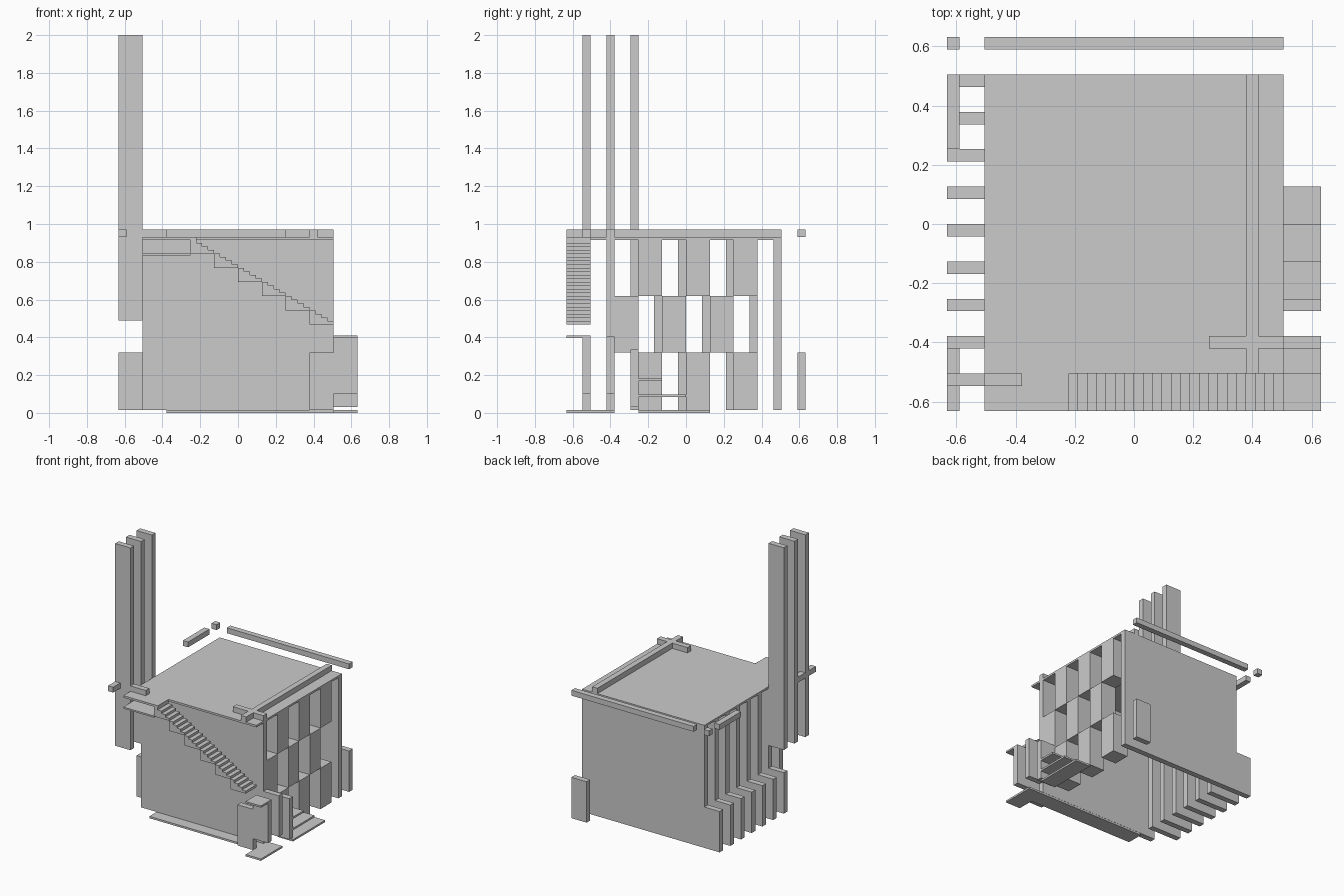
import bpy, bmesh

if "Cube" in bpy.data.objects:
    bpy.data.objects.remove(bpy.data.objects["Cube"])

M = 0.0421            # thickness module
C = 3 * M             # cell width


def box(name, x0, x1, y0, y1, z0, z1):
    bpy.ops.mesh.primitive_cube_add(size=1, location=((x0 + x1) / 2, (y0 + y1) / 2, (z0 + z1) / 2))
    o = bpy.context.object
    o.name = name
    o.scale = (x1 - x0, y1 - y0, z1 - z0)
    bpy.ops.object.transform_apply(location=False, rotation=False, scale=True)
    return o


def prism(name, pts, a0, a1, place):
    """Extrude a 2D outline between two depths; place maps (u, v, depth) to xyz."""
    bm = bmesh.new()
    f = bm.faces.new([bm.verts.new(place(u, v, a0)) for u, v in pts])
    r = bmesh.ops.extrude_face_region(bm, geom=[f])
    shift = [b - a for a, b in zip(place(0, 0, a0), place(0, 0, a1))]
    bmesh.ops.translate(bm, vec=shift, verts=[g for g in r["geom"] if isinstance(g, bmesh.types.BMVert)])
    bmesh.ops.recalc_face_normals(bm, faces=bm.faces)
    me = bpy.data.meshes.new(name)
    bm.to_mesh(me)
    bm.free()
    o = bpy.data.objects.new(name, me)
    bpy.context.collection.objects.link(o)


front = lambda u, v, d: (u, d, v)
flat = lambda u, v, d: (u, v, d)
E, F = 12 * M, 15 * M           # wall edge and outer edge
FLOOR, TOP, ROOF, BEAM = 0.015, 0.915, 0.93, 0.97

# Main walls; the back wall has a low buttress on its left
box("front_wall", -E, E, -10 * M, -9 * M, FLOOR, TOP)
prism("back_wall", [(-F, FLOOR), (E, FLOOR), (E, TOP), (-E, TOP), (-E, 0.32), (-F, 0.32)],
      11 * M, E, front)

# Left side: row of stepped fins
for i in range(6):
    y = (-7 + 3 * i) * M
    prism("left_fin", [(-F, FLOOR), (-9 * M, FLOOR), (-9 * M, TOP), (-E, TOP), (-E, 0.32), (-F, 0.32)],
          y, y + M, front)

# Three tall tower blades
for i in range(3):
    y = (-13 + 3 * i) * M
    box("tower_blade", -F, -E, y, y + M, 0.49, 2.0)

# Roof slab with the landing at the stair head
prism("roof_slab", [(-E, -F), (-0.22, -F), (-0.22, -E), (E, -E), (E, E), (-E, E)], TOP, ROOF, flat)
box("lower_landing", -E, -6 * M, -F, -E, 0.833, 0.845)

# Stair: zigzag tread line above, stepped blocks below
rise, run = 0.45 / 24, 18 * M / 24
pts = []
for i in range(24):
    pts += [(E - i * run, 0.468 + i * rise), (E - i * run, 0.468 + (i + 1) * rise)]
pts.append((-6 * M, 0.468 + 24 * rise - 0.002))
for i in reversed(range(6)):
    z = 0.468 + 4 * i * rise
    pts.append((E - (i + 1) * C, z))
    if i:
        pts.append((E - i * C, z))
prism("stair", pts, -F, -E, front)

# Roof beams
for x0, x1, y0, y1 in [(9, 10, -12, 12), (6, 12, -10, -9), (-12, 12, 14, 15), (-15, -9, -13, -12),
                       (-15, -14, -15, -9), (-15, -14, 6, 12), (-15, -14, 14, 15)]:
    box("roof_beam", x0 * M, x1 * M, y0 * M, y1 * M, ROOF, BEAM)

# Right side: staggered screen panels in three rows
for row, z in enumerate((FLOOR, 0.32, 0.62)):
    for i in range(3):
        y = (-6 + 6 * i - (3 if row == 1 else 0)) * M
        box("screen_panel", 9 * M, E, y, y + C, z, (0.32, 0.62, TOP)[row])

# Panels pushed out of the front and back walls
box("front_sliding_panel", 9 * M, E, -13 * M, -E, FLOOR, 0.32)
box("back_sliding_panel", 9 * M, E, 14 * M, F, FLOOR, 0.32)

# Front right entrance: side walls and canopy
box("entrance_wall", E, F, -13 * M, -E, 0.10, 0.397)
box("entrance_wall", E, F, -10 * M, -9 * M, 0.10, 0.405)
box("entrance_canopy", E, F, -F, -E, 0.397, 0.41)
box("step_side_wall", E, F, -7 * M, -6 * M, 0.03, 0.335)

# Side entrance steps
for i in range(3):
    z = 0.084 * i
    box("side_step", E, F, -6 * M, (3 - 3 * i) * M, z, z + 0.014)

# Ground paving
prism("front_paving", [(-9 * M, -E), (E, -E), (E, -F), (F, -F), (F, -9 * M), (-9 * M, -9 * M)],
      0, 0.014, flat)
